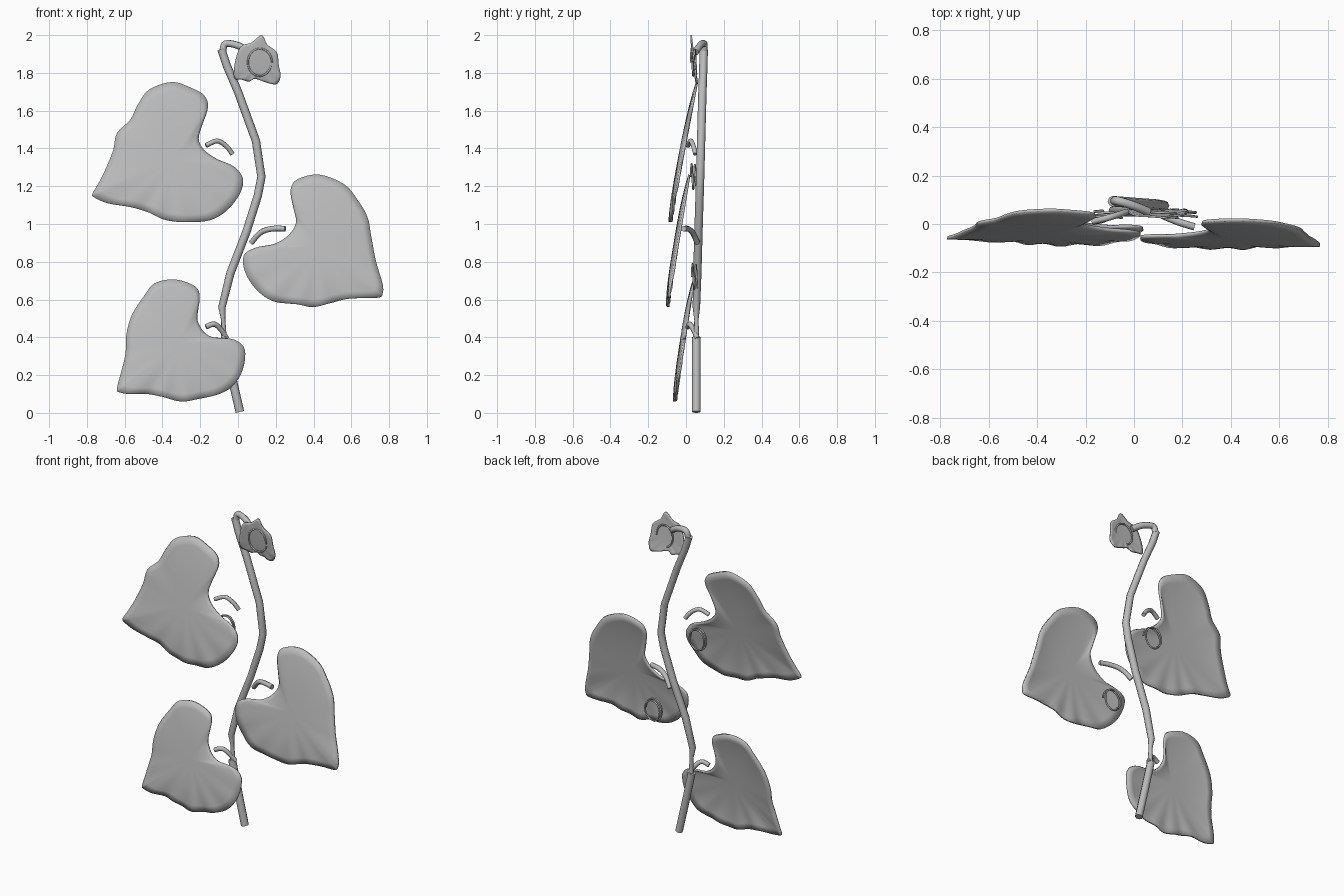
import bpy, bmesh, math
from mathutils import Vector

if "Cube" in bpy.data.objects:
    bpy.data.objects.remove(bpy.data.objects["Cube"])

gray = bpy.data.materials.new("neutral gray")
gray.diffuse_color = (0.5, 0.5, 0.5, 1)
gray.use_nodes = True
gray.node_tree.nodes["Principled BSDF"].inputs["Base Color"].default_value = gray.diffuse_color


def spline(pts, steps, closed):
    """Catmull-Rom points through a short list of tuples."""
    p = [Vector(q) for q in pts]
    n = len(p)
    at = (lambda i: p[i % n]) if closed else (lambda i: p[max(0, min(n - 1, i))])
    out = []
    for i in range(n if closed else n - 1):
        a, b, c, d = at(i - 1), at(i), at(i + 1), at(i + 2)
        for s in range(steps):
            t = s / steps
            out.append(0.5 * (2 * b + (c - a) * t + (2 * a - 5 * b + 4 * c - d) * t * t
                              + (3 * b - a - 3 * c + d) * t ** 3))
    return out if closed else out + [p[-1]]


def finish(ob, angle=50):
    ob.data.materials.clear()
    ob.data.materials.append(gray)
    bpy.ops.object.select_all(action='DESELECT')
    ob.select_set(True)
    bpy.context.view_layer.objects.active = ob
    if ob.type == 'CURVE':
        bpy.ops.object.convert(target='MESH')
    bpy.ops.object.shade_smooth_by_angle(angle=math.radians(angle))


def tube(name, pts, radius, radii=None):
    """Round capped tube along a path; radii scale each point."""
    cu = bpy.data.curves.new(name, 'CURVE')
    cu.dimensions = '3D'
    cu.bevel_depth = radius
    cu.bevel_resolution = 2
    cu.use_fill_caps = True
    sp = cu.splines.new('POLY')
    sp.points.add(len(pts) - 1)
    for i, p in enumerate(pts):
        sp.points[i].co = (*p, 1)
        sp.points[i].radius = radii[i] if radii else 1
    ob = bpy.data.objects.new(name, cu)
    bpy.context.collection.objects.link(ob)
    finish(ob)


def leaf(name, outline, centre, y0, slope, bulge, ripple=0.006, thick=0.012):
    """Thin domed sheet: rings shrink from the outline to the centre."""
    rim = spline(outline, 4, True)
    c = Vector(centre)
    n, rings = len(rim), 8
    bm = bmesh.new()

    def vert(q, t, ang):
        y = y0 + slope * (q.y - c.y) - bulge * (1 - t ** 3)
        low = max(0, -math.sin(ang))
        y += ripple * t ** 3 * low * math.sin(ang * 14)
        return bm.verts.new((q.x, y, q.y))

    mid = vert(c, 0, 0)
    prev = None
    for r in range(1, rings + 1):
        t = r / rings
        row = [vert(c + (q - c) * t, t, math.atan2(q.y - c.y, q.x - c.x)) for q in rim]
        for i in range(n):
            j = (i + 1) % n
            if prev:
                bm.faces.new((prev[i], prev[j], row[j], row[i]))
            else:
                bm.faces.new((mid, row[j], row[i]))
        prev = row
    bmesh.ops.recalc_face_normals(bm, faces=bm.faces)
    me = bpy.data.meshes.new(name)
    bm.to_mesh(me)
    bm.free()
    ob = bpy.data.objects.new(name, me)
    bpy.context.collection.objects.link(ob)
    finish(ob)
    m = ob.modifiers.new("thickness", 'SOLIDIFY')
    m.thickness = thick
    m.offset = 0


def tendril(name, x, y, z, rx, rz, turns=1.7, depth=0.03):
    """Small coiled tendril."""
    n = int(28 * turns)
    pts = []
    for i in range(n + 1):
        a = 2 * math.pi * turns * i / n
        k = 1 - 0.12 * i / n
        pts.append((x + rx * k * math.cos(a), y + depth * (i / n - 0.5), z + rz * k * math.sin(a)))
    tube(name, pts, 0.005)


# Stem: lower piece and the long bent upper piece
tube("lower_stem", [(0.01, 0.055, 0.005), (-0.035, 0.055, 0.2), (-0.08, 0.055, 0.4)], 0.023)
tube("upper_stem",
     [(-0.075, 0.055, 0.40), (-0.078, 0.055, 0.49), (-0.085, 0.055, 0.56), (-0.04, 0.06, 0.74),
      (0.045, 0.066, 0.96), (0.105, 0.072, 1.15), (0.124, 0.075, 1.25), (0.095, 0.08, 1.44),
      (0.0, 0.087, 1.70), (-0.06, 0.092, 1.84), (-0.088, 0.094, 1.925)],
     0.022, [0.7, 0.5, 0.9, 1, 1, 1, 1, 1, 1, 1, 1])

# Stalks
stalks = {
    "top_stalk": ([(-0.08, 0.095, 1.92), (-0.065, 0.095, 1.955), (0.0, 0.075, 1.945), (0.06, 0.05, 1.91)], 0.019),
    "left_stalk": ([(-0.17, 0.01, 1.415), (-0.11, 0.025, 1.44), (-0.06, 0.04, 1.41), (-0.03, 0.05, 1.37)], 0.013),
    "right_stalk": ([(0.07, 0.06, 0.90), (0.12, 0.035, 0.955), (0.18, 0.01, 0.975), (0.25, -0.012, 0.975)], 0.015),
    "lower_stalk": ([(-0.17, 0.01, 0.455), (-0.125, 0.02, 0.47), (-0.09, 0.04, 0.44), (-0.06, 0.06, 0.395)], 0.014),
}
for name, (pts, r) in stalks.items():
    tube(name, spline(pts, 4, False), r)

# Heart-shaped leaves
leaf("upper_left_leaf",
     [(-.77, 1.16), (-.74, 1.21), (-.70, 1.29), (-.66, 1.39), (-.64, 1.48), (-.57, 1.55), (-.53, 1.63),
      (-.47, 1.71), (-.35, 1.75), (-.25, 1.72), (-.18, 1.68), (-.16, 1.62), (-.19, 1.53), (-.21, 1.45),
      (-.18, 1.39), (-.11, 1.34), (-.02, 1.30), (.025, 1.24), (.01, 1.16), (-.06, 1.07), (-.15, 1.02),
      (-.26, 1.01), (-.38, 1.02), (-.47, 1.06), (-.57, 1.09), (-.69, 1.11), (-.76, 1.14)],
     (-.34, 1.34), -0.02, 0.19, 0.018)
leaf("right_leaf",
     [(.765, .63), (.765, .68), (.73, .80), (.705, .93), (.685, 1.035), (.63, 1.13), (.56, 1.21),
      (.43, 1.26), (.315, 1.235), (.28, 1.18), (.295, 1.09), (.31, 1.01), (.27, .94), (.19, .89),
      (.09, .87), (.03, .83), (.04, .74), (.10, .65), (.19, .59), (.315, .575), (.395, .56),
      (.485, .58), (.59, .605), (.74, .61)],
     (.42, .88), -0.045, 0.165, 0.018)
leaf("lower_left_leaf",
     [(-.64, .12), (-.63, .17), (-.595, .31), (-.59, .415), (-.56, .52), (-.495, .62), (-.44, .685),
      (-.335, .705), (-.23, .67), (-.205, .62), (-.215, .54), (-.215, .485), (-.18, .425), (-.125, .395),
      (-.02, .385), (.035, .335), (.025, .23), (-.025, .145), (-.10, .10), (-.205, .075), (-.30, .06),
      (-.40, .085), (-.48, .10), (-.575, .10), (-.63, .11)],
     (-.31, .37), -0.01, 0.155, 0.018)

# Small young leaf at the tip
leaf("young_leaf",
     [(-.02, 1.775), (-.015, 1.86), (.015, 1.94), (.07, 1.96), (.125, 2.0), (.155, 1.95), (.205, 1.91),
      (.215, 1.845), (.225, 1.78), (.20, 1.74), (.135, 1.755), (.09, 1.77), (.06, 1.755), (.02, 1.765)],
     (.11, 1.85), 0.045, -0.12, 0.005, 0.004, 0.008)

# Coiled tendrils
tendril("left_tendril", -0.11, 0.04, 1.25, 0.06, 0.07)
tendril("right_tendril", 0.20, 0.045, 0.72, 0.06, 0.07)
tendril("top_tendril", 0.115, 0.04, 1.855, 0.065, 0.075)
